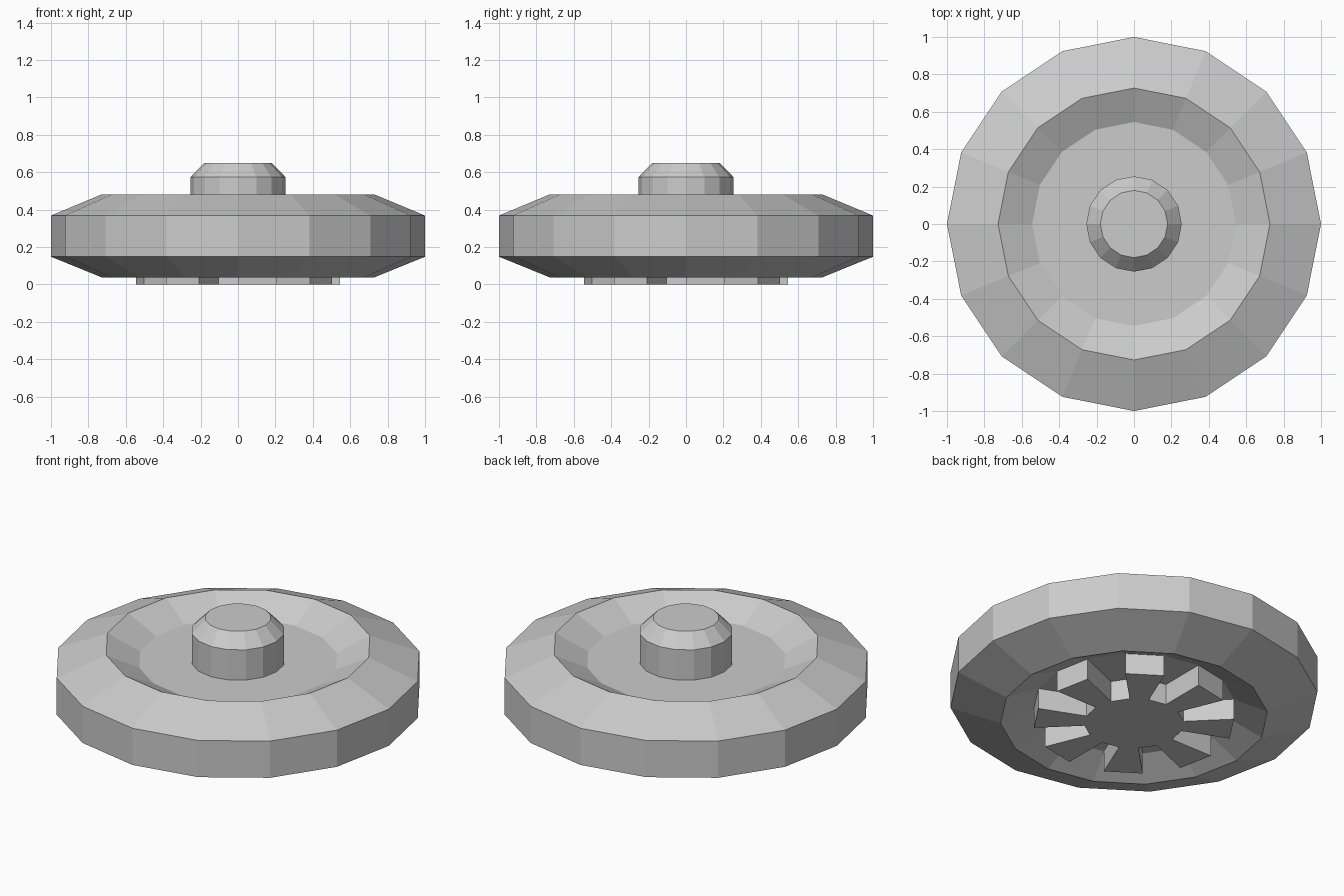
import bpy
import bmesh
from math import cos, sin, pi

if "Cube" in bpy.data.objects:
    bpy.data.objects.remove(bpy.data.objects["Cube"])

SIDES = 16


def pt(r, k, z):
    a = 2 * pi * k / SIDES
    return (r * cos(a), r * sin(a), z)


def finish(name, bm):
    bmesh.ops.recalc_face_normals(bm, faces=bm.faces)
    mesh = bpy.data.meshes.new(name)
    bm.to_mesh(mesh)
    bm.free()
    obj = bpy.data.objects.new(name, mesh)
    bpy.context.collection.objects.link(obj)
    return obj


def lathe(name, profile):
    """Flat-sided solid of revolution, capped at both ends of the profile."""
    bm = bmesh.new()
    rings = [[bm.verts.new(pt(r, k, z)) for k in range(SIDES)] for r, z in profile]
    for a, b in zip(rings, rings[1:]):
        for k in range(SIDES):
            n = (k + 1) % SIDES
            bm.faces.new((a[k], a[n], b[n], b[k]))
    bm.faces.new(rings[0])
    bm.faces.new(rings[-1])
    return finish(name, bm)


# Thick rim with a dished recess on both faces
lathe("rim", [(0.545, 0.125), (0.727, 0.037), (1.0, 0.148), (1.0, 0.368),
              (0.727, 0.482), (0.545, 0.392)])

# Chamfered knob on top
lathe("top_knob", [(0.255, 0.38), (0.255, 0.573), (0.18, 0.65)])

# Underside star: a hub with eight flared spokes on alternate sides
bm = bmesh.new()
outline = []
for k in range(0, SIDES, 2):
    outline += [pt(0.27, k, 0), pt(0.545, k, 0), pt(0.545, k + 1, 0), pt(0.27, k + 1, 0)]
base = bm.faces.new([bm.verts.new(p) for p in outline])
top = bmesh.ops.extrude_face_region(bm, geom=[base])["geom"]
bmesh.ops.translate(bm, vec=(0, 0, 0.127),
                    verts=[v for v in top if isinstance(v, bmesh.types.BMVert)])
if base.is_valid is False or not any(abs(f.calc_center_median().z) < 1e-6 for f in bm.faces):
    bm.faces.new([v for v in bm.verts if abs(v.co.z) < 1e-6])
finish("underside_spokes", bm)
